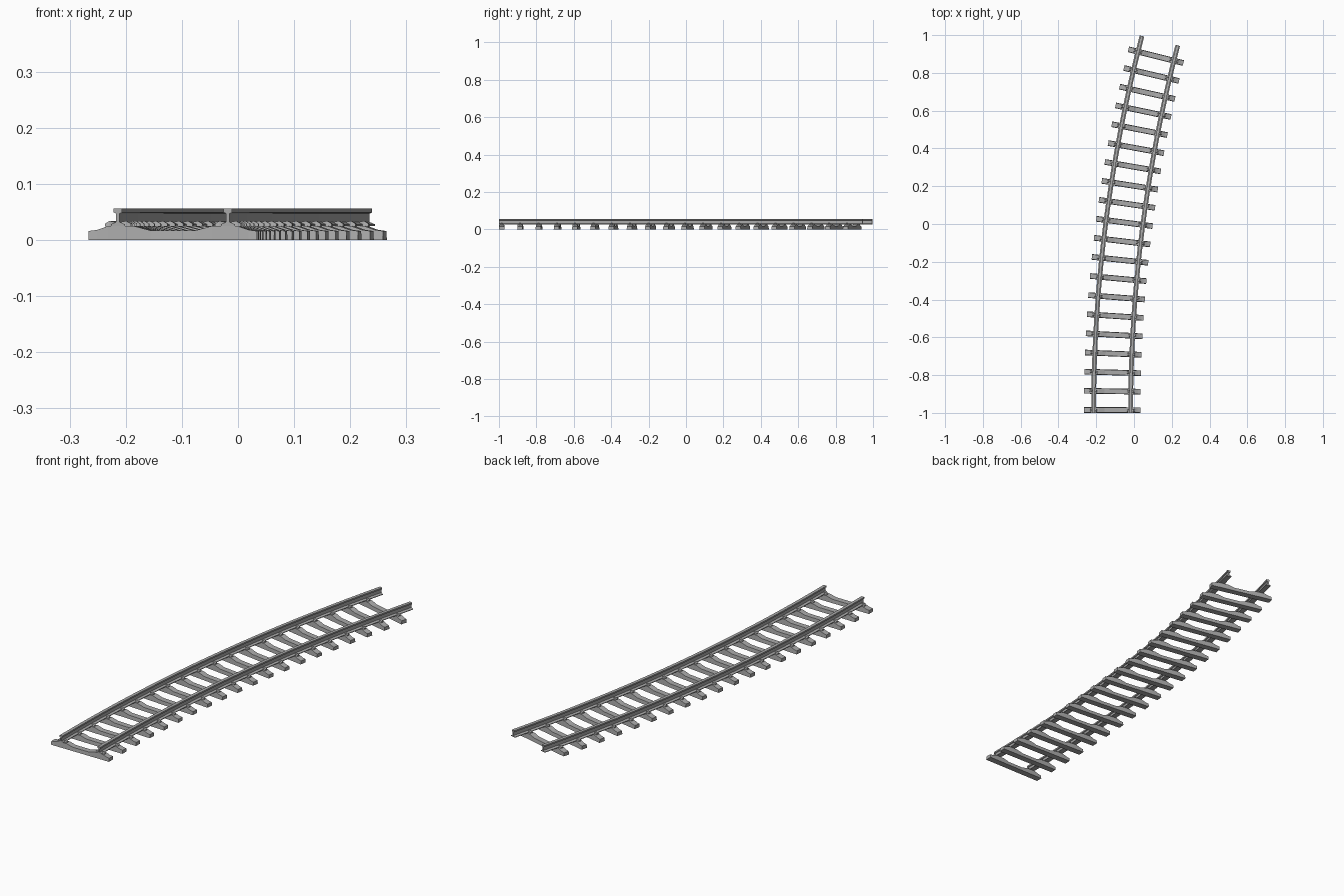
import bpy, bmesh
from math import sin, cos
from mathutils import Vector, Matrix

if "Cube" in bpy.data.objects:
    bpy.data.objects.remove(bpy.data.objects["Cube"])

RADIUS, LENGTH, START_X = 7.8, 1.992, -0.116
RAIL_OFFSET = 0.098
SLEEPERS, SEGMENTS = 20, 20


def material(name, value):
    mat = bpy.data.materials.new(name)
    mat.use_nodes = True
    colour = (value, value, value, 1)
    mat.diffuse_color = colour
    mat.node_tree.nodes["Principled BSDF"].inputs["Base Color"].default_value = colour
    return mat


grey = material("track grey", 0.4)


def track_frame(s):
    """Placement on the curved centre line after distance s."""
    a = s / RADIUS
    pos = Vector((START_X + RADIUS * (1 - cos(a)), -1 + RADIUS * sin(a), 0))
    return Matrix.Translation(pos) @ Matrix.Rotation(-a, 4, "Z")


def loft(name, rings):
    """Skin equal closed rings of points and cap both ends."""
    bm = bmesh.new()
    rows = [[bm.verts.new(p) for p in ring] for ring in rings]
    n = len(rows[0])
    for a, b in zip(rows, rows[1:]):
        for i in range(n):
            j = (i + 1) % n
            bm.faces.new((a[i], a[j], b[j], b[i]))
    bm.faces.new(rows[0])
    bm.faces.new(rows[-1])
    bmesh.ops.recalc_face_normals(bm, faces=bm.faces)
    mesh = bpy.data.meshes.new(name)
    bm.to_mesh(mesh)
    bm.free()
    mesh.materials.append(grey)
    obj = bpy.data.objects.new(name, mesh)
    bpy.context.collection.objects.link(obj)
    return obj


# Rails: flat-bottomed profile swept along the arc
half = [(0.0125, 0.025), (0.0125, 0.028), (0.003, 0.032),
        (0.003, 0.047), (0.0075, 0.049), (0.0075, 0.056)]
profile = half + [(-x, z) for x, z in reversed(half)]
for side, label in ((-1, "right"), (1, "left")):
    rings = []
    for k in range(SEGMENTS + 1):
        frame = track_frame(LENGTH * k / SEGMENTS)
        rings.append([frame @ Vector((side * RAIL_OFFSET + x, 0, z)) for x, z in profile])
    loft(label + "_rail", rings)

# Sleeper: raised rail seats, low middle and ends, tapered sides
seat = [(0.04, 0.017), (0.07, 0.025), (0.115, 0.025), (0.135, 0.018), (0.15, 0.016)]
stations = [(-x, z) for x, z in reversed(seat)] + seat
sleeper = loft("sleeper", [
    [(x, -0.015, 0), (x, 0.015, 0), (x, 0.013, z), (x, -0.013, z)] for x, z in stations])

# Clip: small wedge that holds the rail foot
clip = loft("rail_clip", [
    [(x, -w, 0.024), (x, w, 0.024), (x, w * 0.7, z), (x, -w * 0.7, z)]
    for x, w, z in ((-0.009, 0.004, 0.032), (0.001, 0.007, 0.034), (0.009, 0.006, 0.029))])

# Repeat sleepers and clips along the track
for k in range(SLEEPERS):
    frame = track_frame(0.015 + k * LENGTH / SLEEPERS)
    copy = sleeper if k == 0 else sleeper.copy()
    if k:
        bpy.context.collection.objects.link(copy)
    copy.name = f"sleeper_{k + 1}"
    copy.matrix_world = frame
    for rail in (-1, 1):
        for side in (-1, 1):
            piece = clip.copy()
            piece.name = f"rail_clip_{k + 1}"
            bpy.context.collection.objects.link(piece)
            turn = Matrix.Rotation(0 if side > 0 else 3.14159, 4, "Z")
            piece.matrix_world = frame @ Matrix.Translation(
                (rail * RAIL_OFFSET + side * 0.014, 0, 0)) @ turn
bpy.data.objects.remove(clip)
